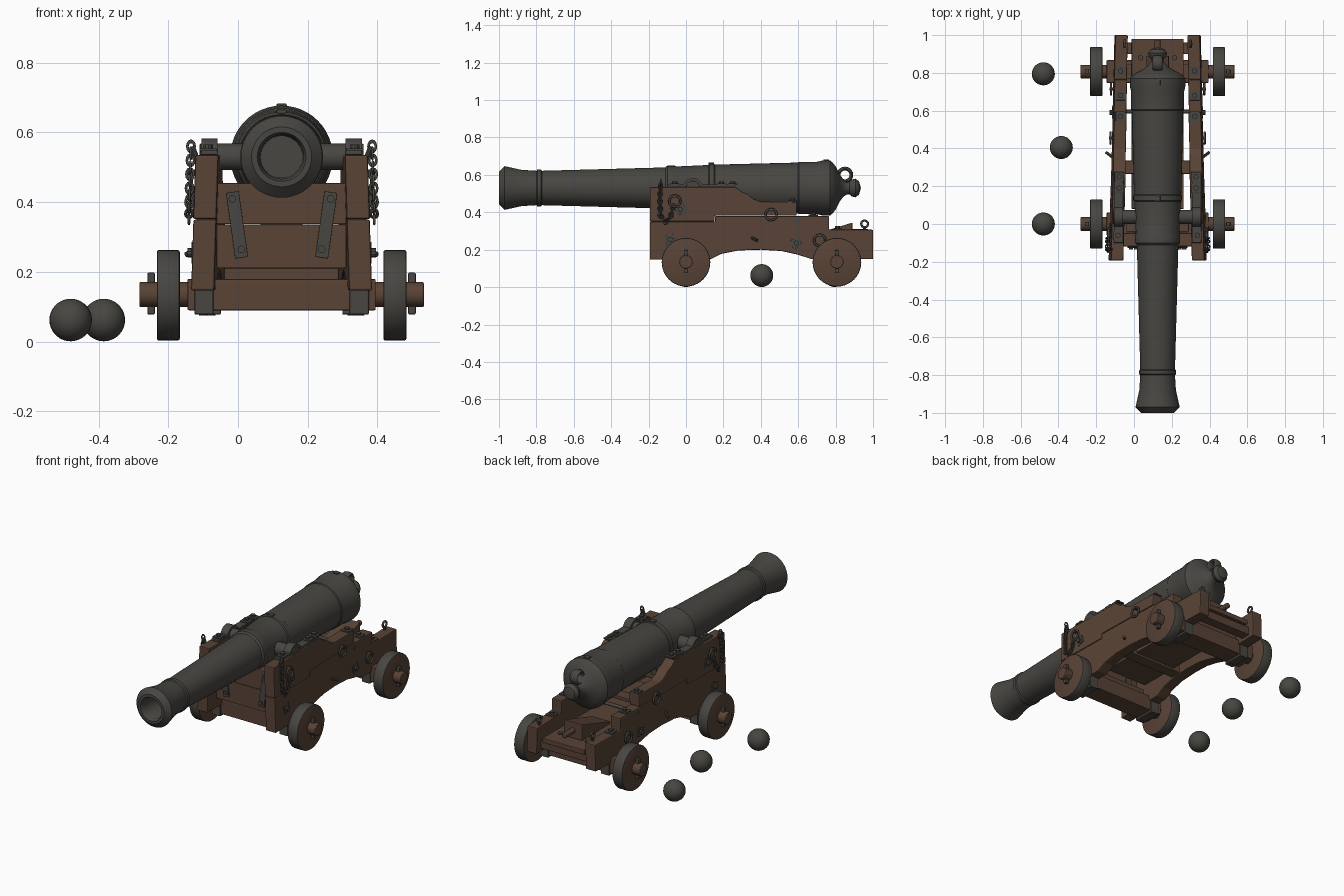
import bpy, bmesh, math
from mathutils import Matrix, Vector

if "Cube" in bpy.data.objects:
    bpy.data.objects.remove(bpy.data.objects["Cube"])

CX = 0.125          # carriage centre line
AXIS_Z = 0.53       # barrel axis height
AXLES = {"front": 0.0, "rear": 0.807}
SIDES = {"right": -1, "left": 1}


def material(name, rgb):
    m = bpy.data.materials.new(name)
    m.use_nodes = True
    m.diffuse_color = (*rgb, 1)
    m.node_tree.nodes["Principled BSDF"].inputs["Base Color"].default_value = (*rgb, 1)
    return m


WOOD = material("brown wood", (0.1, 0.056, 0.037))
IRON = material("dark iron", (0.064, 0.061, 0.053))


def finish(name, bm, mats, bevel=0, smooth=True):
    """Turn a bmesh into an object; x is measured from the carriage centre."""
    bmesh.ops.recalc_face_normals(bm, faces=bm.faces)
    mesh = bpy.data.meshes.new(name)
    bm.to_mesh(mesh)
    bm.free()
    ob = bpy.data.objects.new(name, mesh)
    bpy.context.collection.objects.link(ob)
    ob.location.x = CX
    for m in mats:
        mesh.materials.append(m)
    if smooth:
        bpy.ops.object.select_all(action='DESELECT')
        ob.select_set(True)
        bpy.context.view_layer.objects.active = ob
        bpy.ops.object.shade_smooth_by_angle(angle=math.radians(35))
    if bevel:
        mod = ob.modifiers.new("bevel", 'BEVEL')
        mod.width = bevel
        mod.segments = 2
        mod.limit_method = 'ANGLE'
    return ob


def box(name, loc, size, mat, rot=(0, 'X'), bevel=0.004):
    bm = bmesh.new()
    m = Matrix.Translation(loc) @ Matrix.Rotation(rot[0], 4, rot[1]) @ Matrix.Diagonal((*size, 1))
    bmesh.ops.create_cube(bm, size=1, matrix=m)
    return finish(name, bm, [mat], bevel, False)


def rod(name, a, b, r, mat, sides=20, bevel=0):
    a, b = Vector(a), Vector(b)
    bm = bmesh.new()
    m = Matrix.Translation((a + b) / 2) @ (b - a).to_track_quat('Z', 'Y').to_matrix().to_4x4()
    bmesh.ops.create_cone(bm, cap_ends=True, segments=sides, radius1=r, radius2=r,
                          depth=(b - a).length, matrix=m)
    return finish(name, bm, [mat], bevel)


def lathe(name, profile, mat, steps=48):
    """Spin (y, radius) points about the barrel axis."""
    bm = bmesh.new()
    vs = [bm.verts.new((r, y, 0)) for y, r in profile]
    es = [bm.edges.new(p) for p in zip(vs, vs[1:])]
    bmesh.ops.spin(bm, geom=vs + es, cent=(0, 0, 0), axis=(0, 1, 0), angle=math.tau, steps=steps)
    bmesh.ops.remove_doubles(bm, verts=bm.verts, dist=1e-4)
    bmesh.ops.translate(bm, verts=bm.verts, vec=(0, 0, AXIS_Z))
    return finish(name, bm, [mat])


def ring(name, loc, major, minor, rot=(0, 0, 0), stretch=(1, 1, 1), segs=20):
    bpy.ops.mesh.primitive_torus_add(major_radius=major, minor_radius=minor, major_segments=segs,
                                     minor_segments=8, rotation=rot,
                                     location=(loc[0] + CX, loc[1], loc[2]))
    ob = bpy.context.object
    ob.name = name
    ob.scale = stretch
    ob.data.materials.append(IRON)
    bpy.ops.object.shade_smooth_by_angle(angle=math.radians(60))
    return ob


def cheek_mid(y, z):
    """Half distance between the cheeks, which lean inward and converge to the rear."""
    return 0.228 - 0.026 * (y + 0.19) - 0.032 * (z - 0.1)


def cheek_plank(name, side, outline):
    bm = bmesh.new()
    rows = [[bm.verts.new((side * (cheek_mid(y, z) + d), y, z)) for y, z in outline]
            for d in (-0.033, 0.033)]
    for row in rows:
        bm.faces.new(row)
    n = len(outline)
    for i in range(n):
        j = (i + 1) % n
        bm.faces.new((rows[0][i], rows[0][j], rows[1][j], rows[1][i]))
    return finish(name, bm, [WOOD], 0.005, False)


# Barrel with bored muzzle, reinforcing bands and rear button
lathe("barrel", [
    (-0.8, 0), (-0.8, 0.06), (-0.985, 0.063), (-1, 0.07), (-1, 0.086), (-0.97, 0.117),
    (-0.93, 0.108), (-0.88, 0.097), (-0.8, 0.092), (-0.795, 0.098), (-0.775, 0.098),
    (-0.77, 0.092), (-0.11, 0.11), (-0.1, 0.119), (-0.06, 0.119), (-0.05, 0.115),
    (0.12, 0.123), (0.125, 0.129), (0.15, 0.129), (0.155, 0.125), (0.6, 0.136),
    (0.605, 0.14), (0.7, 0.14), (0.73, 0.147), (0.77, 0.147), (0.785, 0.135), (0.8, 0.115),
    (0.82, 0.075), (0.84, 0.048), (0.86, 0.034), (0.875, 0.034), (0.885, 0.045),
    (0.905, 0.05), (0.925, 0.036), (0.935, 0)], IRON)
ring("breech_ring", (0, 0.85, 0.6), 0.034, 0.01, (0, math.pi / 2, 0), (1, 1, 2.6))
box("rear_sight", (0, 0.75, 0.677), (0.03, 0.03, 0.012), IRON)
box("vent_patch", (0, 0.135, 0.66), (0.03, 0.03, 0.012), IRON)
rod("trunnions", (-0.235, 0.037, AXIS_Z), (0.235, 0.037, AXIS_Z), 0.038, IRON, 32, 0.003)

# Cheek outlines as (y, z)
LOWER = [(-0.193, 0.147), (0.13, 0.148), (0.19, 0.178), (0.28, 0.196), (0.4, 0.2), (0.51, 0.193),
         (0.6, 0.173), (0.67, 0.15), (1, 0.15), (1, 0.307), (0.765, 0.307), (0.765, 0.38),
         (0.155, 0.38), (0.155, 0.35), (-0.193, 0.35)]
UPPER = [(-0.193, 0.352), (0.153, 0.352), (0.153, 0.382), (0.592, 0.382), (0.592, 0.455),
         (0.4, 0.457), (0.36, 0.472), (0.33, 0.498), (0.295, 0.512), (0.265, 0.535),
         (-0.193, 0.535)]

for label, s in SIDES.items():
    def at(y, z, out=0.0):
        return Vector((s * (cheek_mid(y, z) + out), y, z))

    cheek_plank(label + "_cheek_lower", s, LOWER)
    cheek_plank(label + "_cheek_upper", s, UPPER)

    # Cap over the trunnion
    rod(label + "_cap_arch", at(0.037, AXIS_Z, -0.025), at(0.037, AXIS_Z, 0.022), 0.053, IRON, 32)
    box(label + "_cap_strap", at(0.08, 0.542), (0.05, 0.36, 0.014), IRON)
    for y, z in ((-0.06, 0.55), (0.19, 0.55), (0.25, 0.55), (0.57, 0.458), (0.68, 0.383),
                 (0.81, 0.31)):
        box(label + "_top_plate", at(y, z), (0.05, 0.05, 0.008), IRON, bevel=0.001)
        rod(label + "_top_bolt", at(y, z), at(y, z) + Vector((0, 0, 0.016)), 0.014, IRON, 10)

    # Side plates, ring bolts and hook
    for y, z in ((-0.03, 0.415), (-0.085, 0.255), (0.59, 0.235)):
        box(label + "_side_plate", at(y, z, 0.034), (0.008, 0.05, 0.05), IRON, (0.3, 'X'), 0.001)
        rod(label + "_side_bolt", at(y, z, 0.03), at(y, z, 0.05), 0.014, IRON, 10)
    for y, z in ((-0.06, 0.46), (0.455, 0.388), (0.715, 0.25)):
        rod(label + "_eye_bolt", at(y, z + 0.025, 0.02), at(y, z + 0.025, 0.056), 0.009, IRON, 10)
        ring(label + "_side_ring", at(y, z, 0.047), 0.03, 0.006, (0, math.pi / 2, 0))
    rod(label + "_hook", at(0.35, 0.265, 0.025), at(0.38, 0.25, 0.065), 0.008, IRON, 10)

    # Ring bolt on the tail of the cheek
    rod(label + "_tail_stem", at(0.955, 0.3, -0.015), at(0.955, 0.325, -0.015), 0.008, IRON, 10)
    ring(label + "_tail_ring", at(0.955, 0.338, -0.015), 0.018, 0.006, (0, math.pi / 2, 0))

    # Hanging chain: links threaded along a drooping path
    path = [(-0.135, 0.56), (-0.14, 0.46), (-0.135, 0.38), (-0.105, 0.352), (-0.08, 0.385),
            (-0.065, 0.45)]
    pts = []
    for (y0, z0), (y1, z1) in zip(path, path[1:]):
        n = max(2, round(math.hypot(y1 - y0, z1 - z0) / 0.02))
        pts += [(y0 + (y1 - y0) * k / n, z0 + (z1 - z0) * k / n,
                 math.atan2(z1 - z0, y1 - y0)) for k in range(n)]
    for i, (y, z, a) in enumerate(pts):
        m = Matrix.Rotation(a, 3, 'X') @ Matrix.Rotation(math.pi / 2 * (i % 2), 3, 'Y')
        ring(label + "_chain_link", at(y, z, 0.048), 0.0105, 0.0038, m.to_euler(),
             (1, 1.4, 1), 12)
    rod(label + "_chain_peg", at(-0.135, 0.5, 0.02), at(-0.135, 0.56, 0.045), 0.008, IRON, 10)

    # Iron strap on the front transom, on both its faces
    for y in (-0.122, -0.044):
        box(label + "_transom_strap", (s * 0.128, y, 0.335), (0.037, 0.008, 0.19), IRON,
            (s * 0.14, 'Y'), 0.001)
    for x, z in ((0.141, 0.41), (0.115, 0.265)):
        rod(label + "_strap_bolt", (s * x, -0.135, z), (s * x, -0.11, z), 0.011, IRON, 12)

    # Wheels with iron tyres, axle pins and axle clamps
    for end, y in AXLES.items():
        bm = bmesh.new()
        m = Matrix.Translation((s * 0.325, y, 0.133)) @ Matrix.Rotation(math.pi / 2, 4, 'Y')
        bmesh.ops.create_cone(bm, cap_ends=True, segments=40, radius1=0.13, radius2=0.13,
                              depth=0.066, matrix=m)
        rims = [f for f in bm.faces if len(f.verts) > 4]
        bmesh.ops.bevel(bm, geom=[e for f in rims for e in f.edges], offset=0.006, segments=2,
                        affect='EDGES', profile=0.5)
        for f in bm.faces:
            f.material_index = 0 if len(f.verts) > 4 else 1
        finish(f"{end}_{label}_wheel", bm, [WOOD, IRON])
        box(f"{end}_{label}_axle_pin", (s * 0.374, y, 0.138), (0.022, 0.022, 0.12), IRON)
        box(f"{end}_{label}_axle_clamp", at(y, 0.115), (0.055, 0.135, 0.075), IRON)
        for dy in (-0.05, 0.05):
            rod(f"{end}_{label}_clamp_nut", at(y + dy, 0.075), at(y + dy, 0.1), 0.012, IRON, 8)

# Axletrees
for end, y in AXLES.items():
    rod(end + "_axle", (-0.408, y, 0.135), (0.408, y, 0.135), 0.036, WOOD, 28, 0.004)
    box(end + "_axletree", (0, y, 0.135), (0.54, 0.12, 0.09), WOOD)
    box(end + "_bolster", (0, y, 0.195), (0.33, 0.08, 0.05), WOOD)

# Front transom planks, bed and cross pieces
box("transom_upper", (0, -0.083, 0.396), (0.372, 0.07, 0.118), WOOD)
box("transom_lower", (0, -0.083, 0.273), (0.372, 0.07, 0.126), WOOD)
box("bed_board", (0, 0.53, 0.233), (0.276, 0.9, 0.03), WOOD)
box("tail_beam", (0, 0.93, 0.195), (0.34, 0.06, 0.05), WOOD)
box("middle_beam", (0, 0.3, 0.235), (0.4, 0.07, 0.06), WOOD)
rod("cross_bolt", (-0.235, 0.595, 0.35), (0.235, 0.595, 0.35), 0.01, IRON, 12)

# Elevating wedge with handle
bm = bmesh.new()
ends = [[bm.verts.new((x, y, z)) for y, z in
         ((0.62, 0.248), (0.89, 0.248), (0.89, 0.345), (0.62, 0.262))] for x in (-0.06, 0.06)]
for e in ends:
    bm.faces.new(e)
for i in range(4):
    j = (i + 1) % 4
    bm.faces.new((ends[0][i], ends[0][j], ends[1][j], ends[1][i]))
finish("wedge", bm, [WOOD], 0.004, False)
rod("wedge_handle", (0, 0.88, 0.295), (0, 0.975, 0.295), 0.016, WOOD, 16, 0.005)
for s in (-1, 1):
    rod("bed_bolt", (s * 0.09, 0.88, 0.24), (s * 0.09, 0.88, 0.256), 0.014, IRON, 10)

# Loose shot
for x, y in ((-0.48, 0.795), (-0.385, 0.405), (-0.48, 0)):
    bm = bmesh.new()
    bmesh.ops.create_uvsphere(bm, u_segments=28, v_segments=18, radius=0.061,
                              matrix=Matrix.Translation((x - CX, y, 0.062)))
    finish("shot", bm, [IRON])
